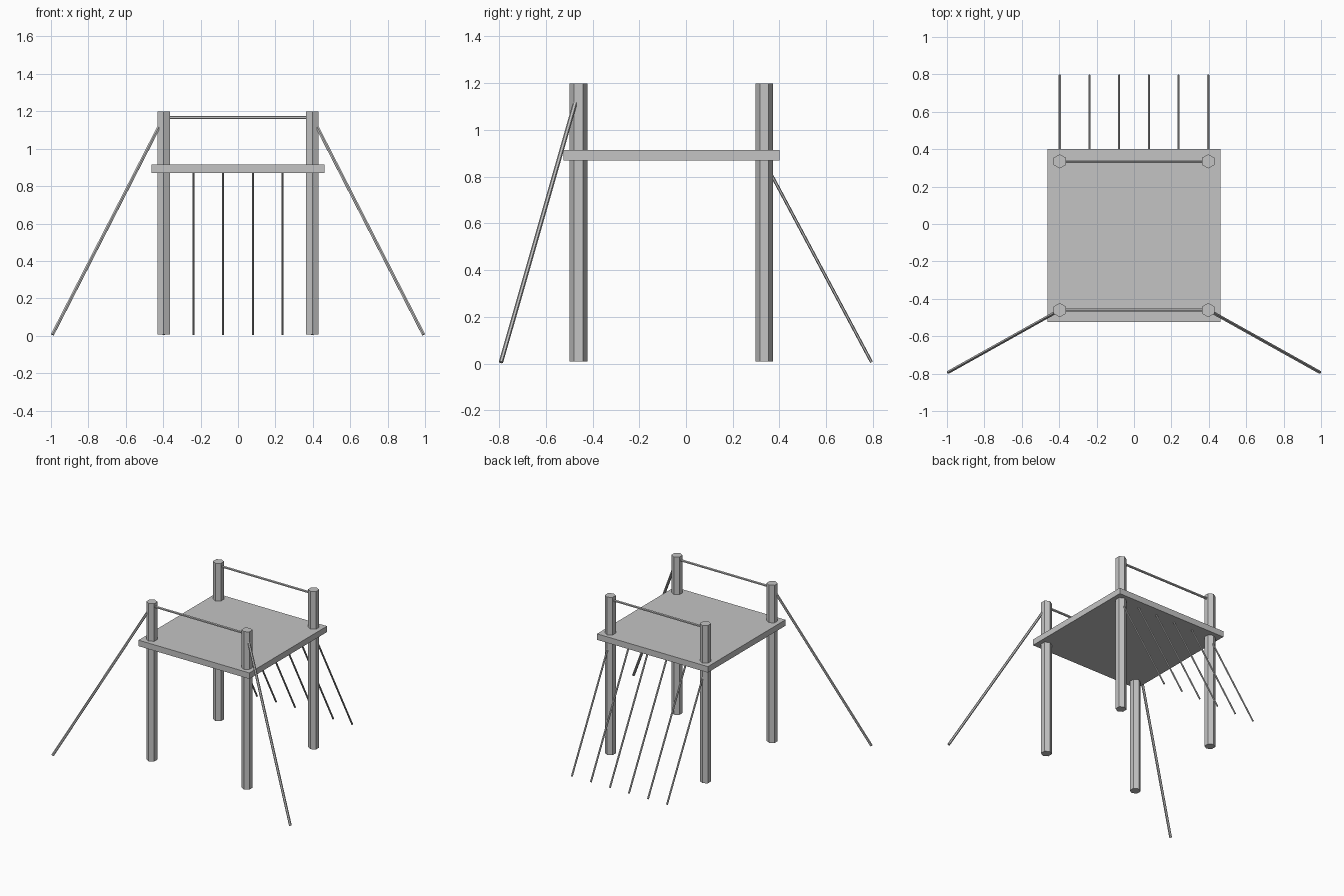
import bpy
from math import pi
from mathutils import Vector

cube = bpy.data.objects.get("Cube")
if cube:
    bpy.data.objects.remove(cube, do_unlink=True)

GREY = (0.55, 0.55, 0.55, 1.0)
grey = bpy.data.materials.new("plain grey")
grey.use_nodes = True
grey.diffuse_color = GREY
grey.node_tree.nodes["Principled BSDF"].inputs["Base Color"].default_value = GREY


def finish(name):
    obj = bpy.context.object
    obj.name = name
    obj.data.materials.append(grey)
    return obj


def rod(name, start, end, radius, sides=6):
    """Flat-sided rod between two points."""
    a, b = Vector(start), Vector(end)
    axis = b - a
    bpy.ops.mesh.primitive_cylinder_add(
        vertices=sides, radius=radius, depth=axis.length, location=(a + b) / 2,
        rotation=axis.to_track_quat("Z", "Y").to_euler())
    return finish(name)


FRONT, BACK, HALF = -0.46, 0.335, 0.397
RAIL_Z = 1.167

# Deck
bpy.ops.mesh.primitive_cube_add(size=1, location=(0, -0.0625, 0.892))
deck = finish("deck")
deck.scale = (0.925, 0.925, 0.045)

for row, y in (("front", FRONT), ("back", BACK)):
    # Hexagonal posts, corners pointing to front and back
    for side, s in (("left", 1), ("right", -1)):
        bpy.ops.mesh.primitive_cylinder_add(
            vertices=6, radius=0.038, depth=1.19, location=(s * HALF, y, 0.603))
        finish(f"{row}_{side}_post")
    # Handrails
    rod(f"{row}_rail", (-HALF, y, RAIL_Z), (HALF, y, RAIL_Z), 0.009)

# Guy lines splayed from the front posts
for side, s in (("left", 1), ("right", -1)):
    rod(f"{side}_guy_line", (s * 0.992, -0.792, 0.006),
        (s * HALF, FRONT, RAIL_Z), 0.0095)

# Sloping climbing ropes at the back
for i in range(6):
    x = HALF * (i / 2.5 - 1)
    rod(f"climbing_rope_{i + 1}", (x, 0.794, 0.006), (x, 0.322, 0.89), 0.0065)
